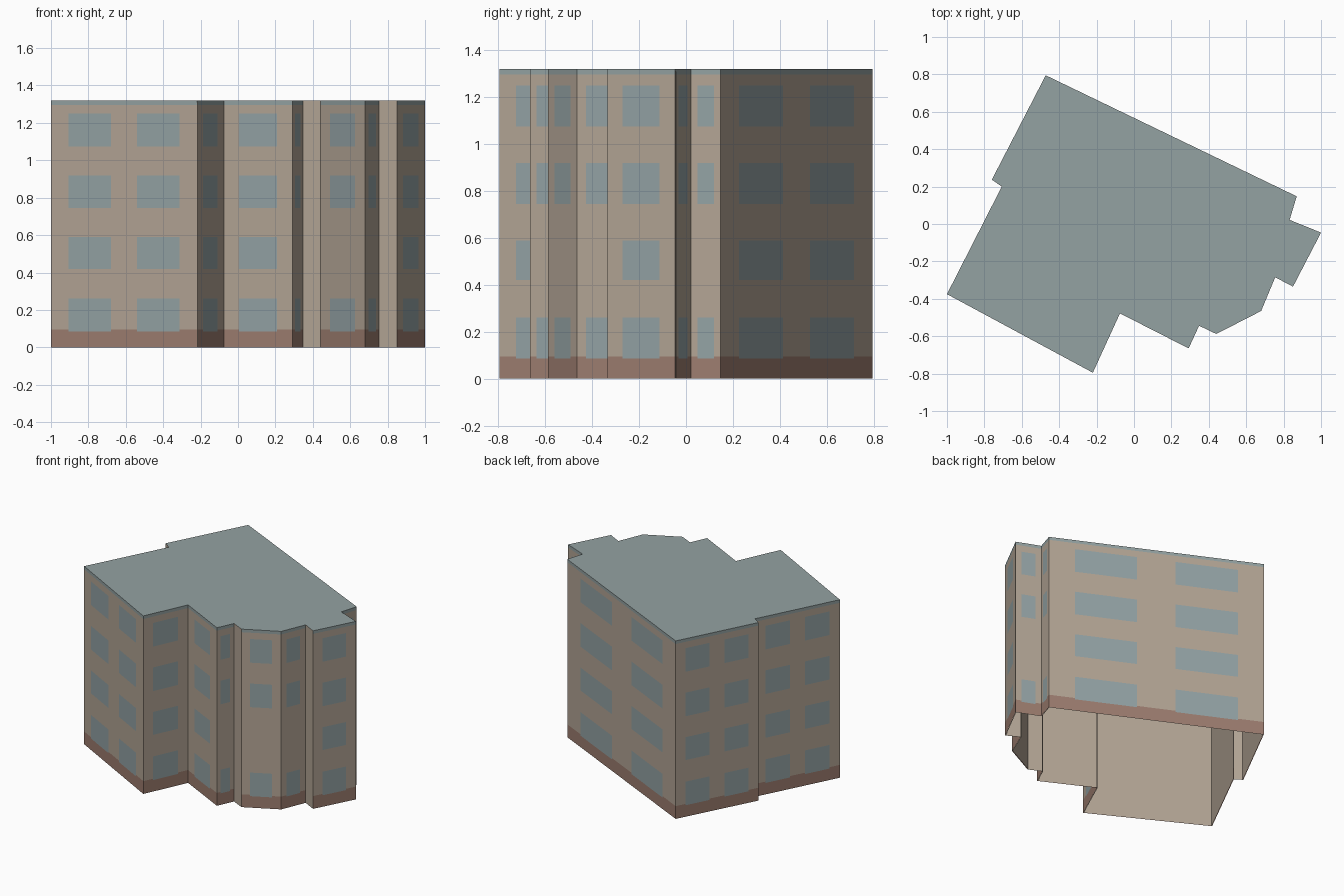
import bpy
import bmesh
from mathutils import Vector

cube = bpy.data.objects.get("Cube")
if cube:
    bpy.data.objects.remove(cube, do_unlink=True)


def material(name, rgb):
    mat = bpy.data.materials.new(name)
    mat.use_nodes = True
    mat.diffuse_color = (*rgb, 1)
    bsdf = mat.node_tree.nodes["Principled BSDF"]
    bsdf.inputs["Base Color"].default_value = (*rgb, 1)
    bsdf.inputs["Roughness"].default_value = 0.9
    return mat


PLASTER, GLASS, BASE, ROOF = range(4)
MATERIALS = [
    material("tan plaster", (0.45, 0.375, 0.30)),
    material("blue grey glass", (0.295, 0.365, 0.375)),
    material("brown base", (0.335, 0.205, 0.16)),
    material("grey roof", (0.295, 0.36, 0.36)),
]

HEIGHT, BASE_TOP, TRIM = 1.32, 0.095, 1.297
FLOORS = [(0.085, 0.26), (0.42, 0.59), (0.745, 0.92), (1.075, 1.25)]
TWO = [(0.12, 0.41), (0.59, 0.88)]
ONE = [(0.22, 0.77)]
ALL, SKIP = (0, 1, 2, 3), (0, 2, 3)

# Each wall: start corner, window spans along it (None = bare), glazed floors
WALLS = [
    ((-1.0, -0.375), TWO, ALL),
    ((-0.22, -0.795), ONE, ALL),
    ((-0.075, -0.478), ONE, ALL),
    ((0.292, -0.665), ONE, SKIP),
    ((0.348, -0.544), None, ()),
    ((0.44, -0.588), ONE, SKIP),
    ((0.68, -0.465), ONE, SKIP),
    ((0.755, -0.285), None, ()),
    ((0.85, -0.335), ONE, ALL),
    ((1.0, -0.046), ONE, SKIP),
    ((0.832, 0.022), ONE, SKIP),
    ((0.87, 0.148), TWO, ALL),
    ((-0.472, 0.795), TWO, ALL),
    ((-0.76, 0.237), None, ()),
    ((-0.707, 0.2), TWO, ALL),
]
CORNERS = [Vector((*w[0], 0)) for w in WALLS]


def quad(bm, p, q, z0, z1, mat):
    face = bm.faces.new([bm.verts.new((v.x, v.y, z))
                         for v, z in ((p, z0), (q, z0), (q, z1), (p, z1))])
    face.material_index = mat


def finish(name, bm):
    bmesh.ops.remove_doubles(bm, verts=bm.verts, dist=0.0002)
    mesh = bpy.data.meshes.new(name)
    bm.to_mesh(mesh)
    bm.free()
    for mat in MATERIALS:
        mesh.materials.append(mat)
    obj = bpy.data.objects.new(name, mesh)
    bpy.context.scene.collection.objects.link(obj)


def wall_colour(t, z, spans, floors):
    if any(a < t < b for a, b in spans):
        if any(FLOORS[f][0] < z < FLOORS[f][1] for f in floors):
            return GLASS
    if z < BASE_TOP:
        return BASE
    return ROOF if z > TRIM else PLASTER


# Outer walls, cut into a grid of window, base and trim panels
bm = bmesh.new()
levels = sorted([0, BASE_TOP, TRIM, HEIGHT] + [z for f in FLOORS for z in f])
for i, (_, spans, floors) in enumerate(WALLS):
    p, q = CORNERS[i], CORNERS[(i + 1) % len(WALLS)]
    if spans is None:
        quad(bm, p, q, 0, HEIGHT, PLASTER)
        continue
    cuts = [0] + [t for s in spans for t in s] + [1]
    for t0, t1 in zip(cuts, cuts[1:]):
        for z0, z1 in zip(levels, levels[1:]):
            colour = wall_colour((t0 + t1) / 2, (z0 + z1) / 2, spans, floors)
            quad(bm, p.lerp(q, t0), p.lerp(q, t1), z0, z1, colour)
finish("outer_walls", bm)

# Plain lining inside the walls, open at the bottom
bm = bmesh.new()
for i, p in enumerate(CORNERS):
    q = CORNERS[(i + 1) % len(CORNERS)]
    along = (q - p).normalized()
    inward = Vector((-along.y, along.x, 0)) * 0.005
    quad(bm, q + inward, p + inward, 0, HEIGHT - 0.01, PLASTER)
finish("inner_lining", bm)

# Flat roof
bm = bmesh.new()
roof = bm.faces.new([bm.verts.new((c.x, c.y, HEIGHT)) for c in CORNERS])
roof.material_index = ROOF
finish("flat_roof", bm)
